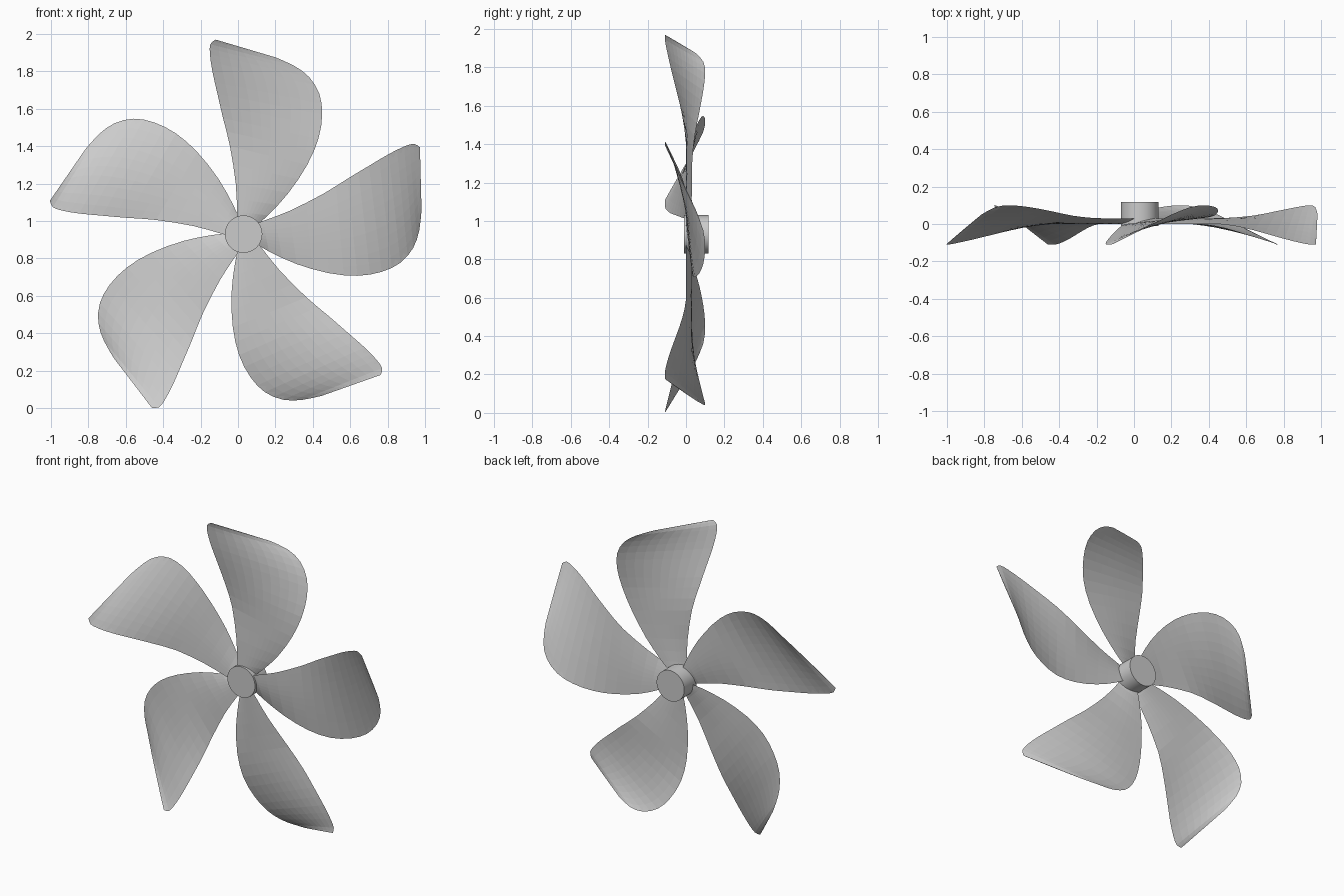
import bpy, bmesh, math
from mathutils import Vector, Matrix

if "Cube" in bpy.data.objects:
    bpy.data.objects.remove(bpy.data.objects["Cube"])

CX, CZ, BLADES, NU = 0.03, 0.93, 5, 10

# hub
bpy.ops.mesh.primitive_cylinder_add(vertices=48, radius=0.1, depth=0.128,
                                    location=(CX, 0.054, CZ), rotation=(math.pi / 2, 0, 0))
hub = bpy.context.object
hub.name = "hub"
bpy.ops.object.shade_smooth_by_angle(angle=math.radians(30))

# chord lines of the upright blade, root to tip: left edge / right edge (x, y, z)
LEFT = [(0.00, 0.0, 0.95), (-0.005, 0.0, 1.05), (-0.012, 0.0, 1.2), (-0.043, 0.0, 1.4),
        (-0.08, -0.02, 1.55), (-0.11, -0.05, 1.68), (-0.137, -0.08, 1.80),
        (-0.15, -0.1, 1.89), (-0.148, -0.11, 1.945), (-0.12, -0.11, 1.97)]
RIGHT = [(0.07, 0.03, 0.95), (0.16, 0.03, 1.03), (0.27, 0.03, 1.15), (0.37, 0.032, 1.30),
         (0.43, 0.045, 1.44), (0.45, 0.07, 1.57), (0.435, 0.09, 1.68),
         (0.38, 0.1, 1.77), (0.30, 0.09, 1.83), (0.20, 0.05, 1.875)]


def refine(pts):
    """Catmull-Rom midpoints between the given points."""
    p = [Vector(q) for q in pts]
    out = []
    for i in range(len(p) - 1):
        a, d = p[max(i - 1, 0)], p[min(i + 2, len(p) - 1)]
        out += [p[i], (9 * (p[i] + p[i + 1]) - a - d) / 16]
    return out + [p[-1]]


def make_blade(index):
    bm = bmesh.new()
    rows = list(zip(refine(LEFT), refine(RIGHT)))
    n = len(rows)
    rings = []
    for j, (l, r) in enumerate(rows):
        # thin lens section: front surface out, back surface return
        half = 0.006 * (1 - j / (n - 1)) + 0.0015
        ring = []
        for k in range(2 * NU):
            u = k / NU if k <= NU else 2 - k / NU
            side = -1 if k <= NU else 1
            p = l.lerp(r, u)
            p.y += side * half * math.sin(math.pi * u)
            ring.append(bm.verts.new(p))
        rings.append(ring)
    for a, b in zip(rings, rings[1:]):
        for k in range(2 * NU):
            m = (k + 1) % (2 * NU)
            bm.faces.new((a[k], a[m], b[m], b[k]))
    bm.faces.new(rings[0])
    bm.faces.new(rings[-1])
    bmesh.ops.rotate(bm, verts=bm.verts, cent=(CX, 0, CZ),
                     matrix=Matrix.Rotation(index * math.tau / BLADES, 3, 'Y'))
    bmesh.ops.recalc_face_normals(bm, faces=bm.faces)
    mesh = bpy.data.meshes.new(f"blade_{index + 1}")
    bm.to_mesh(mesh)
    bm.free()
    bpy.context.collection.objects.link(bpy.data.objects.new(mesh.name, mesh))


# five blades around the hub
for i in range(BLADES):
    make_blade(i)
